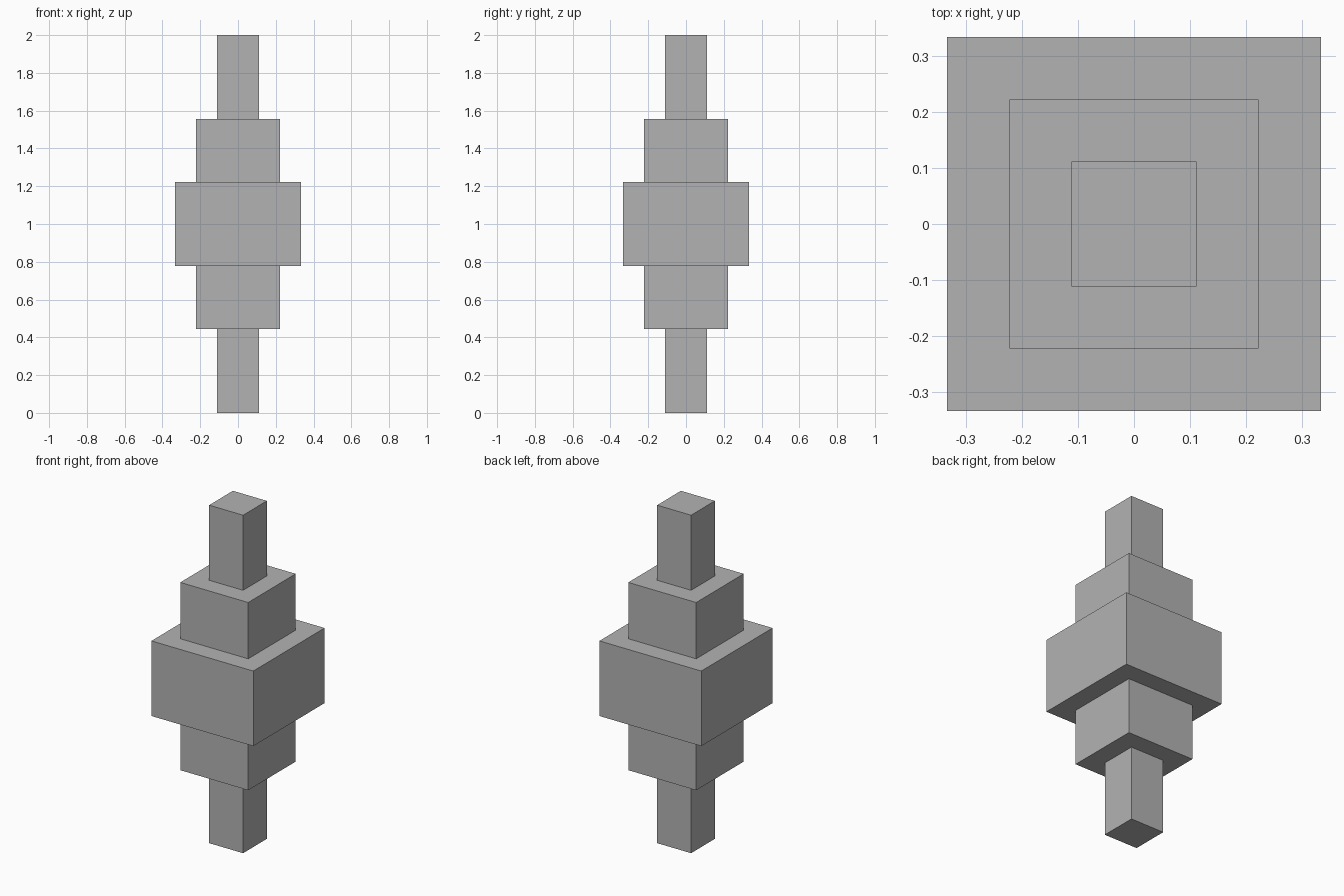
import bpy

cube = bpy.data.objects.get("Cube")
if cube:
    bpy.data.objects.remove(cube, do_unlink=True)

UNIT = 1 / 9  # every dimension is a whole number of these

grey = bpy.data.materials.new("plain_grey")
grey.use_nodes = True
colour = (0.45, 0.45, 0.45, 1)
grey.diffuse_color = colour
grey.node_tree.nodes["Principled BSDF"].inputs["Base Color"].default_value = colour


def centred_block(name, width, height):
    """Square block centred on the vertical axis at mid height."""
    bpy.ops.mesh.primitive_cube_add(size=1, location=(0, 0, 1))
    block = bpy.context.object
    block.name = name
    block.scale = (width * UNIT, width * UNIT, height * UNIT)
    bpy.ops.object.transform_apply(location=False, rotation=False, scale=True)
    block.data.materials.append(grey)


# Three nested blocks, each shorter and wider than the last
centred_block("central_shaft", 2, 18)
centred_block("middle_block", 4, 10)
centred_block("outer_block", 6, 4)
